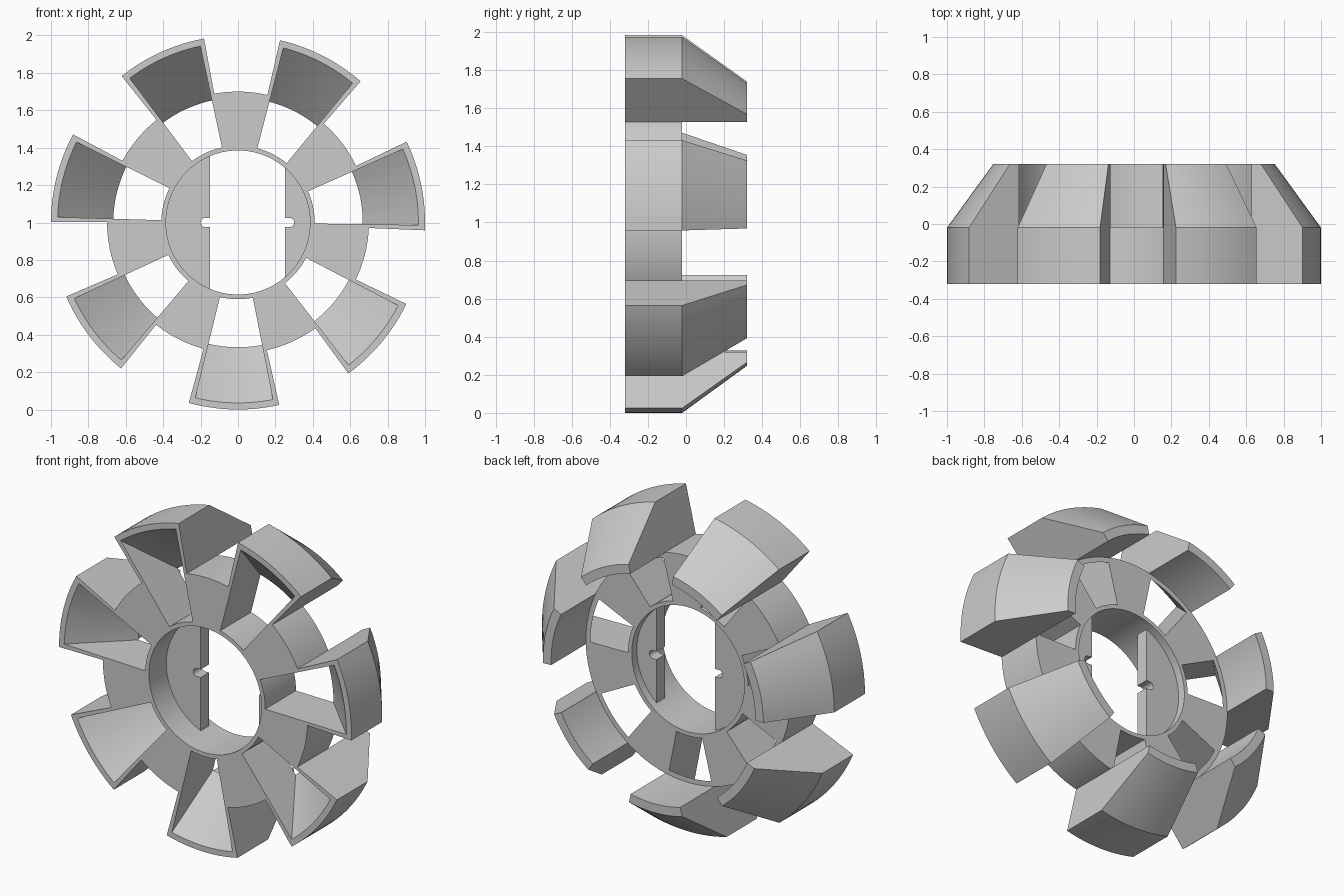
import bpy, bmesh
from math import radians, sin, cos, acos, pi, tau

if "Cube" in bpy.data.objects:
    bpy.data.objects.remove(bpy.data.objects["Cube"])

CZ = 1.0                 # height of the wheel axis
N = 7
FRONT, MID, BACK = -0.32, -0.02, 0.32
CENTRES = [radians(11.6) + i * tau / N for i in range(N)]


def make_object(name, bm):
    bmesh.ops.recalc_face_normals(bm, faces=bm.faces)
    me = bpy.data.meshes.new(name)
    bm.to_mesh(me)
    bm.free()
    ob = bpy.data.objects.new(name, me)
    bpy.context.collection.objects.link(ob)
    return ob


def sweep(bm, profile, a0, a1, steps):
    """Revolve an (r, y) profile about the wheel axis; caps ends unless full."""
    full = abs(a1 - a0 - tau) < 1e-6
    count = steps if full else steps + 1
    rows = []
    for i in range(count):
        a = a0 + (a1 - a0) * i / steps
        rows.append([bm.verts.new((r * cos(a), y, CZ + r * sin(a))) for r, y in profile])
    n = len(profile)
    for i in range(steps):
        p, q = rows[i], rows[(i + 1) % count]
        for j in range(n):
            k = (j + 1) % n
            bm.faces.new((p[j], p[k], q[k], q[j]))
    if not full:
        bm.faces.new(rows[0])
        bm.faces.new(rows[-1])


def sectors(name, profile, half):
    bm = bmesh.new()
    for c in CENTRES:
        sweep(bm, profile, c - radians(half), c + radians(half), 12)
    return make_object(name, bm)


def boolean(ob, other, operation):
    mod = ob.modifiers.new(operation.lower(), 'BOOLEAN')
    mod.operation, mod.solver, mod.object = operation, 'EXACT', other
    bpy.ops.object.select_all(action='DESELECT')
    bpy.context.view_layer.objects.active = ob
    ob.select_set(True)
    bpy.ops.object.modifier_apply(modifier=mod.name)
    bpy.data.objects.remove(other)


def smooth(ob):
    bpy.ops.object.select_all(action='DESELECT')
    bpy.context.view_layer.objects.active = ob
    ob.select_set(True)
    bpy.ops.object.shade_smooth_by_angle(angle=radians(25))


# Hub ring
bm = bmesh.new()
sweep(bm, [(0.385, FRONT), (0.70, FRONT), (0.70, MID), (0.385, MID)], 0, tau, 126)
wheel = make_object("toothed_wheel", bm)

# Seven teeth, tapering towards the back
teeth = sectors("teeth", [(0.60, FRONT), (1.0, FRONT), (1.0, MID), (0.753, BACK),
                          (0.698, BACK), (0.698, MID - 0.01), (0.60, MID - 0.01)], 14)
boolean(wheel, teeth, 'UNION')

# Sloped pockets in the teeth that open through the ring
pockets = sectors("pocket_cutter", [(0.41, -0.40), (1.044, -0.40), (0.667, -0.02),
                                    (0.667, 0.06), (0.41, 0.06)], 12.4)
pockets.hide_render = True
boolean(wheel, pockets, 'DIFFERENCE')
smooth(wheel)


# Notched plates on both sides of the bore
def bore_plate(name, side, edge):
    r, nr = 0.388, 0.025
    a = acos(edge / r)
    pts = [(r * cos(-a + 2 * a * i / 32), r * sin(-a + 2 * a * i / 32)) for i in range(33)]
    pts.append((edge, nr))
    for i in range(9):
        t = pi / 2 - pi * i / 8
        pts.append((edge + 0.025 + nr * cos(t), nr * sin(t)))
    pts.append((edge, -nr))
    bm = bmesh.new()
    face = bm.faces.new([bm.verts.new((side * x, -0.15, CZ + z)) for x, z in pts])
    ext = bmesh.ops.extrude_face_region(bm, geom=[face])
    moved = [v for v in ext['geom'] if isinstance(v, bmesh.types.BMVert)]
    bmesh.ops.translate(bm, verts=moved, vec=(0, 0.08, 0))
    smooth(make_object(name, bm))


bore_plate("left_bore_plate", -1, 0.15)
bore_plate("right_bore_plate", 1, 0.25)
